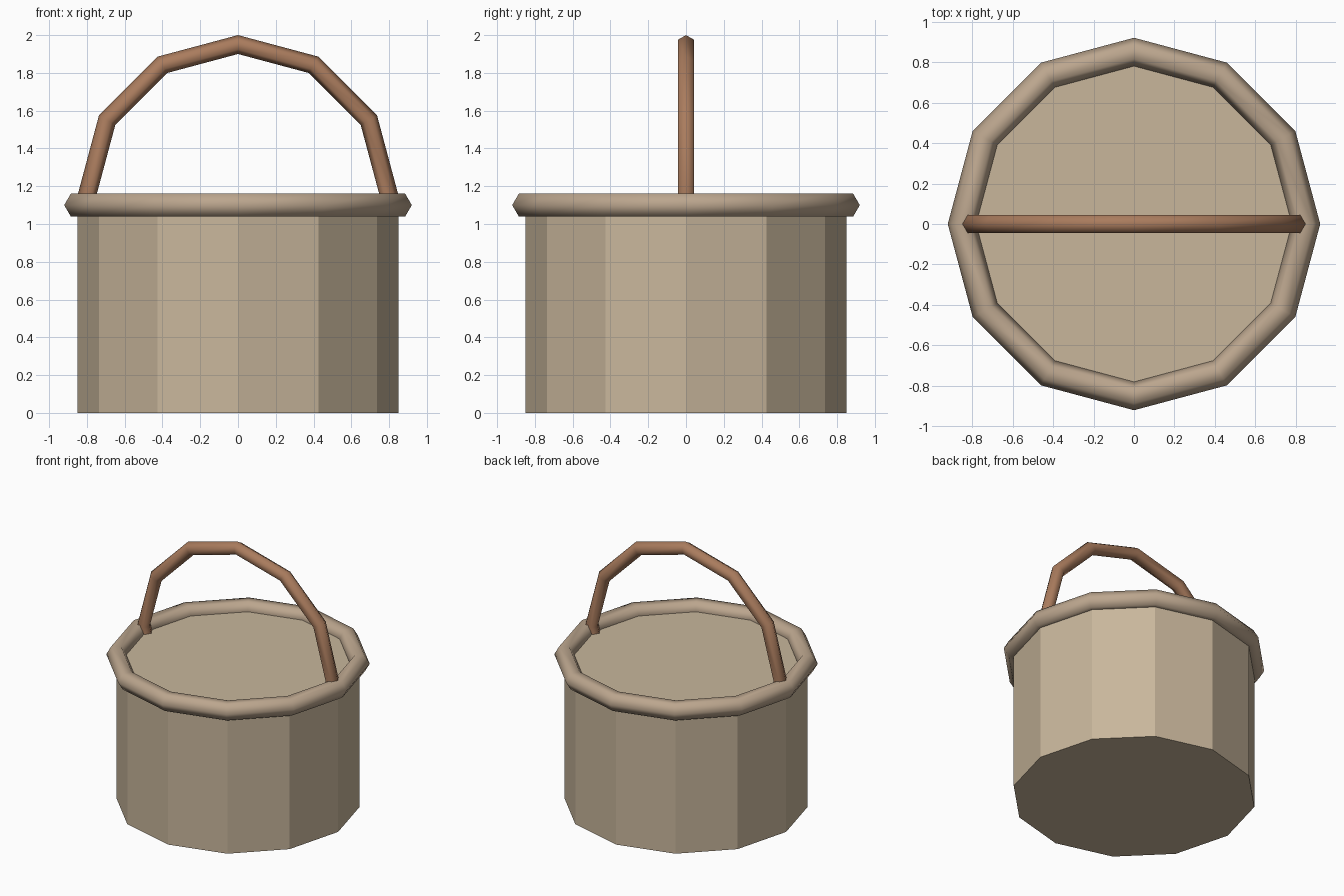
import bpy
from math import pi

if "Cube" in bpy.data.objects:
    bpy.data.objects.remove(bpy.data.objects["Cube"])


def colour(obj, name, rgb):
    mat = bpy.data.materials.new(name)
    mat.diffuse_color = (*rgb, 1)
    mat.use_nodes = True
    mat.node_tree.nodes["Principled BSDF"].inputs["Base Color"].default_value = mat.diffuse_color
    obj.data.materials.append(mat)


def ring(name, z, major, minor, rotation, rgb):
    bpy.ops.mesh.primitive_torus_add(
        major_segments=12, minor_segments=6, major_radius=major,
        minor_radius=minor, location=(0, 0, z), rotation=rotation)
    obj = bpy.context.object
    obj.name = name
    bpy.ops.object.shade_smooth()
    colour(obj, name + "_colour", rgb)


# Twelve-sided basket body with flat top
bpy.ops.mesh.primitive_cylinder_add(vertices=12, radius=0.85, depth=1.1, location=(0, 0, 0.55))
body = bpy.context.object
body.name = "basket_body"
colour(body, "basket_body_colour", (0.58, 0.47, 0.33))

# Rim around the top edge
ring("rim", 1.1, 0.85, 0.07, (0, 0, 0), (0.50, 0.38, 0.27))

# Upright hoop handle, lower half sunk into the body
ring("handle", 1.15, 0.80, 0.05, (pi / 2, 0, 0), (0.40, 0.20, 0.11))
